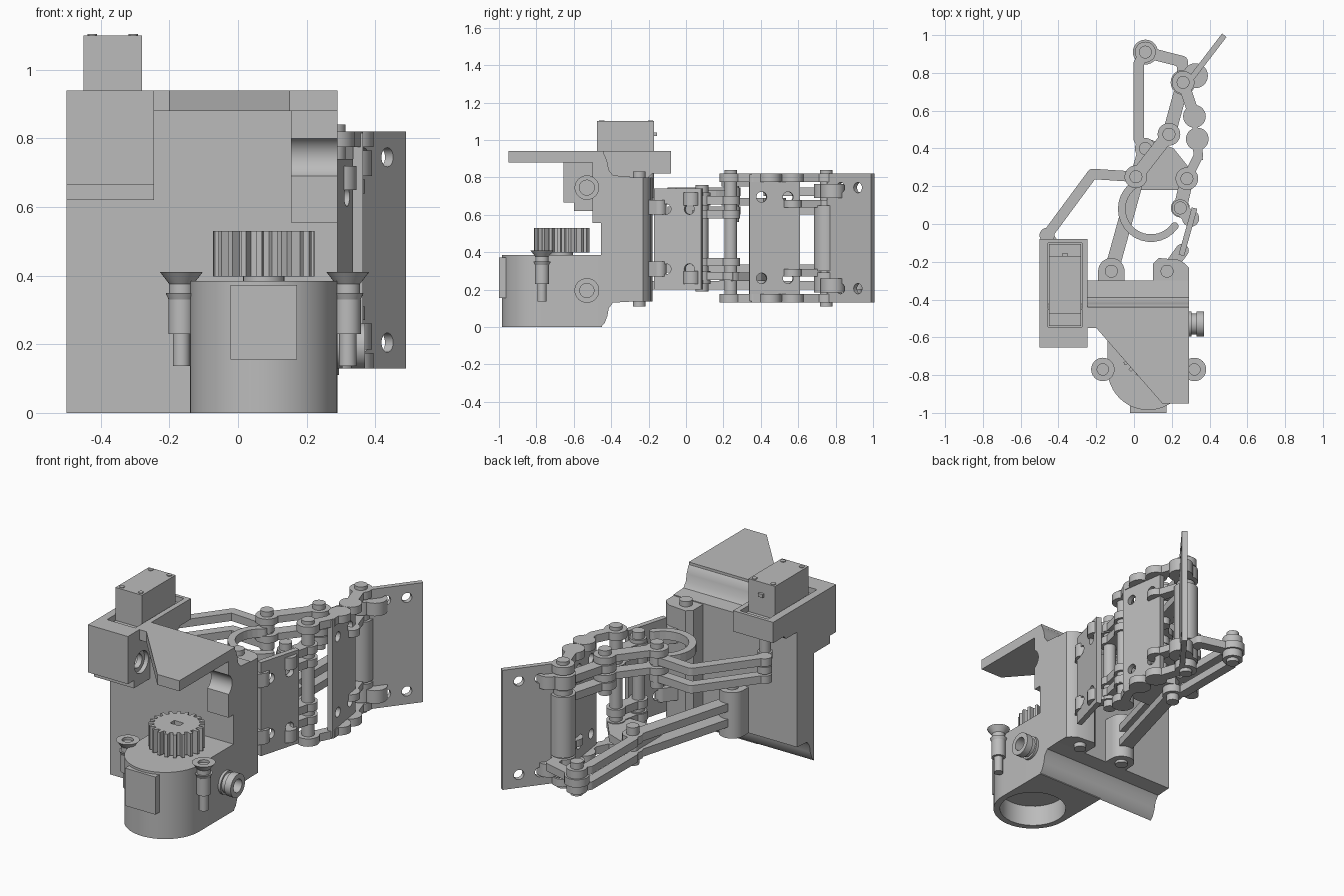
import bpy, bmesh, math
from mathutils import Vector, Matrix

cube = bpy.data.objects.get("Cube")
if cube:
    bpy.data.objects.remove(cube, do_unlink=True)

grey = bpy.data.materials.new("plain grey")
grey.use_nodes = True
grey.diffuse_color = (0.5, 0.5, 0.5, 1)
grey.node_tree.nodes["Principled BSDF"].inputs["Base Color"].default_value = grey.diffuse_color


def finish(name, bm, smooth=True):
    bmesh.ops.recalc_face_normals(bm, faces=bm.faces)
    mesh = bpy.data.meshes.new(name)
    bm.to_mesh(mesh)
    bm.free()
    obj = bpy.data.objects.new(name, mesh)
    bpy.context.collection.objects.link(obj)
    mesh.materials.append(grey)
    if smooth:
        shade(obj)
    return obj


def select(obj):
    bpy.ops.object.select_all(action='DESELECT')
    obj.select_set(True)
    bpy.context.view_layer.objects.active = obj


def shade(obj):
    select(obj)
    bpy.ops.object.shade_smooth_by_angle(angle=math.radians(30))


def add_prism(bm, points, low, high, axis='Z'):
    place = (lambda p, h: (p[0], p[1], h)) if axis == 'Z' else (lambda p, h: (h, p[0], p[1]))
    base = bm.faces.new([bm.verts.new(place(p, low)) for p in points])
    top = bmesh.ops.extrude_face_region(bm, geom=[base])["geom"]
    shift = Vector(place((0, 0), high - low))
    bmesh.ops.translate(bm, vec=shift, verts=[v for v in top if isinstance(v, bmesh.types.BMVert)])


def prism(name, points, low, high, axis='Z'):
    bm = bmesh.new()
    add_prism(bm, points, low, high, axis)
    return finish(name, bm)


def box(name, x, y, z):
    return prism(name, [(x[0], y[0]), (x[1], y[0]), (x[1], y[1]), (x[0], y[1])], *z)


def add_cylinder(bm, center, low, high, radius, top=None, axis='Z'):
    # center is (x, y) for an upright axis and (y, z) for a sideways one
    mid = (low + high) / 2
    if axis == 'Z':
        matrix = Matrix.Translation((*center, mid))
    else:
        matrix = Matrix.Translation((mid, *center)) @ Matrix.Rotation(math.pi / 2, 4, 'Y')
    bmesh.ops.create_cone(bm, cap_ends=True, segments=32, radius1=radius,
                          radius2=radius if top is None else top, depth=high - low, matrix=matrix)


def cylinder(name, center, low, high, radius, top=None, axis='Z'):
    bm = bmesh.new()
    add_cylinder(bm, center, low, high, radius, top, axis)
    return finish(name, bm)


def cut(obj, *cutters):
    for cutter in cutters:
        mod = obj.modifiers.new("cut", 'BOOLEAN')
        mod.operation, mod.object, mod.solver = 'DIFFERENCE', cutter, 'EXACT'
        select(obj)
        bpy.ops.object.modifier_apply(modifier=mod.name)
        bpy.data.objects.remove(cutter, do_unlink=True)
    shade(obj)


def link(name, path, low, high, width=0.07, knuckle=0.05):
    # flat bar with rounded knuckles
    bm = bmesh.new()
    for i, p in enumerate(path):
        end = i in (0, len(path) - 1)
        add_cylinder(bm, p, low, high, knuckle if end else width / 2)
    for a, b in zip(path, path[1:]):
        a, b = Vector(a), Vector(b)
        side = (b - a).orthogonal().normalized() * width / 2
        add_prism(bm, [a + side, b + side, b - side, a - side], low, high)
    return finish(name, bm)


HEIGHT = 0.95  # the finger is mirrored about half this height


def twin_link(name, path, low, high, **options):
    link(name + "_upper", path, low, high, **options)
    link(name + "_lower", path, HEIGHT - high, HEIGHT - low, **options)


def finger_panel(name, start, end, low, high, inset, rise):
    # slanted plate with four mounting holes
    a, b = Vector(start), Vector(end)
    along = (b - a).normalized()
    thick = Vector((along.y, -along.x)) * 0.03
    panel = prism(name, [a, b, b - thick, a - thick], low, high)
    for spot in (a + along * inset, b - along * inset):
        for z in (low + rise, high - rise):
            bm = bmesh.new()
            matrix = Matrix.Translation((*spot, z)) @ thick.to_3d().to_track_quat('Z', 'Y').to_matrix().to_4x4()
            bmesh.ops.create_cone(bm, cap_ends=True, segments=24, radius1=0.028, radius2=0.028,
                                  depth=0.2, matrix=matrix)
            cut(panel, finish("hole", bm))


# palm wall with curved lips at top and bottom
lip = [(-0.455, 0), (-0.435, 0.02), (-0.42, 0.06), (-0.413, 0.1), (-0.39, 0.13), (-0.3, 0.135)]
crown = [(y, 0.94 - z) for y, z in reversed(lip)]
prism("palm_wall", lip + crown, -0.5, 0.29, 'X')
rounded = [(0.1, -0.31), (0.29, -0.31), (0.29, -0.23), (0.27, -0.21), (0.24, -0.19), (0.13, -0.18), (0.1, -0.21)]
prism("finger_mount", rounded, 0.135, 0.8)
link("thumb_mount", [(-0.12, -0.32), (-0.12, -0.25)], 0.135, 0.4, width=0.14, knuckle=0.07)
prism("top_plate", [(-0.25, -0.44), (-0.25, -0.55), (-0.2, -0.55), (0.15, -0.95), (0.29, -0.95), (0.29, -0.44)],
      0.88, 0.94)

# bore axis shared by the side block and the servo housing
BORE = (-0.53, 0.745)
block = box("side_block", (0.155, 0.29), (-0.5, -0.45), (0.555, 0.9))
cut(block, cylinder("bore", BORE, 0, 0.4, 0.063, axis='X'))

# servo housing and servo
housing = prism("servo_housing", [(-0.655, 0.665), (-0.6, 0.665), (-0.6, 0.62), (-0.44, 0.62), (-0.42, 0.8),
                                  (-0.2, 0.8), (-0.18, 0.82), (-0.08, 0.82), (-0.08, 0.94), (-0.655, 0.94)],
                -0.5, -0.245, 'X')
cut(housing, cylinder("bore", BORE, -0.33, 0, 0.063, axis='X'),
    box("tray", (-0.455, -0.275), (-0.545, -0.1), (0.89, 1.2)))
ring = cylinder("bore_ring", BORE, -0.3, -0.27, 0.064, axis='X')
cut(ring, cylinder("bore", BORE, -0.4, 0, 0.04, axis='X'))
box("servo_flange", (-0.45, -0.28), (-0.54, -0.105), (0.885, 0.91))
box("servo_body", (-0.45, -0.28), (-0.475, -0.17), (0.82, 1.1))
box("servo_cable_exit", (-0.38, -0.35), (-0.17, -0.155), (1.02, 1.04))
for x in (-0.425, -0.305):
    for y in (-0.45, -0.19):
        cylinder("servo_screw", (x, y), 1.09, 1.104, 0.014)

# motor housing with open bottom
MOTOR = (0.075, -0.77)
arc = [(MOTOR[0] - 0.215 * math.cos(t * math.pi / 24), MOTOR[1] - 0.215 * math.sin(t * math.pi / 24))
       for t in range(25)]
motor = prism("motor_housing", arc + [(0.29, -0.45), (-0.14, -0.45)], 0, 0.385)
cut(motor, cylinder("motor_bore", MOTOR, -0.1, 0.12, 0.18))
box("motor_front_plate", (-0.022, 0.172), (-1, -0.9), (0.155, 0.372))

# gear
GEAR = Vector((0.075, -0.665))
bm = bmesh.new()
teeth = []
for i in range(20):
    for offset, radius in ((0, 0.12), (0.4, 0.12), (0.52, 0.148), (0.88, 0.148)):
        t = (i + offset) * math.tau / 20
        teeth.append(GEAR + Vector((math.cos(t), math.sin(t))) * radius)
add_prism(bm, teeth, 0.397, 0.53)
gear = finish("gear", bm, smooth=False)
cut(gear, box("slot", (0.045, 0.105), (-0.685, -0.645), (0.45, 0.6)))
cylinder("gear_shaft", GEAR, 0.37, 0.4, 0.06)

# clamp screws beside the motor
for x in (-0.165, 0.32):
    spot = (x, MOTOR[1])
    head = cylinder("screw_head", spot, 0.375, 0.41, 0.035, 0.062)
    cut(head, cylinder("socket", spot, 0.395, 0.5, 0.03))
    cylinder("screw_neck", spot, 0.34, 0.38, 0.036)
    cylinder("screw_collar", spot, 0.325, 0.35, 0.035, 0.046)
    cylinder("screw_shank", spot, 0.23, 0.33, 0.038)
    cylinder("screw_tip", spot, 0.137, 0.24, 0.025)

# side boss
BOSS = (-0.53, 0.195)
for low, high, radius in ((0.28, 0.305, 0.066), (0.3, 0.335, 0.055), (0.33, 0.37, 0.066)):
    disc = cylinder("side_boss", BOSS, low, high, radius, axis='X')
    cut(disc, cylinder("bore", BOSS, 0.2, 0.5, 0.038, axis='X'))

# finger joints
thumb_root, root = (-0.12, -0.25), (0.175, -0.25)
inner, outer, base = (0.01, 0.25), (0.28, 0.24), (0.245, 0.085)
elbow, tail, tip, heel = (0.185, 0.475), (0.06, 0.91), (0.26, 0.75), (0.06, 0.4)

for name, spot, low, high in (("root_pin", root, 0.11, 0.83), ("outer_pin", outer, 0.13, 0.84),
                              ("base_pin", base, 0.19, 0.76), ("inner_pin", inner, 0.56, 0.82),
                              ("elbow_pin", elbow, 0.56, 0.82), ("heel_pin", heel, 0.16, 0.38),
                              ("tail_pin", tail, 0.18, 0.37), ("tip_pin", tip, 0.11, 0.84),
                              ("thumb_pin", thumb_root, 0.12, 0.42)):
    cylinder(name, spot, low, high, 0.034)

# finger panels from palm to tip
finger_panel("lower_panel", (0.265, -0.17), (0.335, 0.08), 0.2, 0.74, 0.065, 0.11)
finger_panel("middle_panel", (0.365, 0.34), (0.325, 0.61), 0.14, 0.815, 0.065, 0.12)
finger_panel("tip_panel", (0.31, 0.755), (0.49, 0.99), 0.13, 0.82, 0.09, 0.075)

# arms joining panels and pins
twin_link("root_arm", [root, (0.255, -0.14)], 0.6, 0.68, knuckle=0.035)
twin_link("base_arm", [base, (0.3, 0.03)], 0.65, 0.72, knuckle=0.045)
twin_link("base_to_outer", [base, outer], 0.58, 0.625)
twin_link("base_to_outer_top", [base, outer], 0.655, 0.7)
twin_link("outer_arm", [outer, (0.34, 0.36), (0.335, 0.45)], 0.775, 0.82, width=0.05, knuckle=0.06)
twin_link("tip_arm", [tip, (0.32, 0.57)], 0.775, 0.82, width=0.06, knuckle=0.06)
twin_link("tip_inner_arm", [tip, (0.32, 0.57)], 0.64, 0.68, width=0.06)
cylinder("tip_hub", tip, 0.3, 0.65, 0.066)
twin_link("tip_hub_plate", [tip, (0.325, 0.785)], 0.69, 0.765, knuckle=0.066)

# upper drive linkage from servo to tip
for low in (0.6, 0.7):
    link("drive_bar", [inner, (-0.22, 0.265), (-0.46, -0.06)], low, low + 0.045, width=0.055, knuckle=0.04)
    link("upper_bar", [inner, elbow], low + 0.05, low + 0.09, knuckle=0.06)
    link("tip_bar", [elbow, tip], low, low + 0.045, knuckle=0.06)
link("servo_horn", [(-0.46, -0.06), (-0.365, -0.2)], 0.655, 0.695, width=0.06, knuckle=0.04)
cylinder("horn_shaft", (-0.365, -0.2), 0.66, 0.83, 0.03)

# open ring of the upper coupler
ring_path = [(0.09 + 0.155 * math.cos(math.radians(a)), 0.08 + 0.155 * math.sin(math.radians(a)))
             for a in range(120, 325, 12)]
link("coupler_ring", [inner] + ring_path, 0.68, 0.73, width=0.04, knuckle=0.02)

# lower linkage
for low in (0.2, 0.29):
    link("thumb_bar", [thumb_root, heel], low, low + 0.045, width=0.075)
    link("tail_bar", [heel, (0.025, 0.45), (0.025, 0.85), tail], low, low + 0.045, width=0.055, knuckle=0.055)
link("tail_to_tip", [tail, (0.255, 0.86), tip], 0.245, 0.29, width=0.06, knuckle=0.066)
prism("coupler_plate", [(0.03, 0.42), (0.08, 0.45), (0.21, 0.4), (0.33, 0.25), (0.28, 0.18), (0.03, 0.18)],
      0.245, 0.29)
